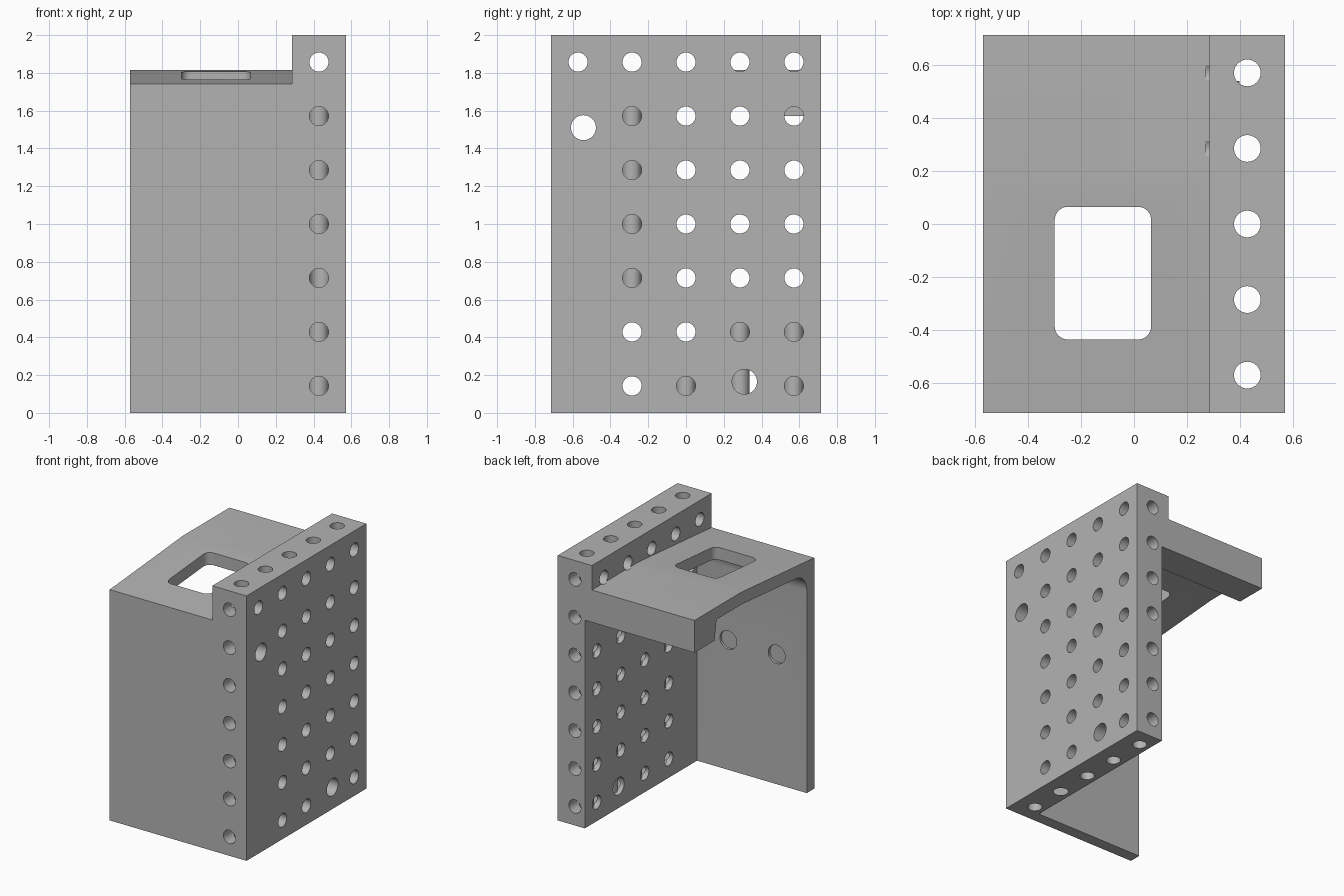
import bpy, bmesh, math
from mathutils import Matrix, Vector

cube = bpy.data.objects.get("Cube")
if cube:
    bpy.data.objects.remove(cube)

U = 1 / 7                      # hole grid: half a pitch
W, D, H = 4 * U, 5 * U, 2.0    # half width, half depth, height
INNER = 0.345                  # inner face of the perforated wall
PLATE = -0.625                 # inner face of the front plate
AXIS_X = 3 * U                 # line of the edge holes

grey = bpy.data.materials.new("neutral grey")
grey.use_nodes = True
colour = (0.45, 0.45, 0.45, 1)
grey.diffuse_color = colour
grey.node_tree.nodes["Principled BSDF"].inputs["Base Color"].default_value = colour


def finish(name, bm):
    bmesh.ops.recalc_face_normals(bm, faces=bm.faces)
    mesh = bpy.data.meshes.new(name)
    bm.to_mesh(mesh)
    bm.free()
    mesh.materials.append(grey)
    obj = bpy.data.objects.new(name, mesh)
    bpy.context.collection.objects.link(obj)
    return obj


def extrude(name, outline, offset):
    bm = bmesh.new()
    face = bm.faces.new([bm.verts.new(p) for p in outline])
    result = bmesh.ops.extrude_face_region(bm, geom=[face])
    verts = [g for g in result["geom"] if isinstance(g, bmesh.types.BMVert)]
    bmesh.ops.translate(bm, verts=verts, vec=offset)
    return finish(name, bm)


def drills(name, axis, holes, length):
    """Parallel round cutters; holes are (centre, radius)."""
    bm = bmesh.new()
    turn = Vector((0, 0, 1)).rotation_difference(Vector(axis)).to_matrix().to_4x4()
    for centre, radius in holes:
        bmesh.ops.create_cone(bm, cap_ends=True, segments=40, radius1=radius,
                              radius2=radius, depth=length,
                              matrix=Matrix.Translation(centre) @ turn)
    return finish(name, bm)


def combine(target, tool, operation):
    mod = target.modifiers.new(operation, 'BOOLEAN')
    mod.operation, mod.object, mod.solver = operation, tool, 'EXACT'
    bpy.context.view_layer.objects.active = target
    bpy.ops.object.modifier_apply(modifier=mod.name)
    bpy.data.objects.remove(tool)


def arc(cx, cy, r, start, end, steps=8):
    angles = [math.radians(start + (end - start) * i / steps) for i in range(steps + 1)]
    return [(cx + r * math.cos(a), cy + r * math.sin(a)) for a in angles]


# Perforated wall with its wider top rail
body = extrude("angle_bracket",
               [(W, -D, 0), (W, -D, H), (2 * U, -D, H), (2 * U, -D, 1.73),
                (INNER, -D, 1.73), (INNER, -D, 0)], (0, 2 * D, 0))

# Front plate, sloped roof and rear bar as one side profile
r = 0.14
profile = [(-D, 0), (-D, 1.742), (0.16, 1.815), (D, 1.815), (D, 11 * U),
           (0.476, 11 * U), (0.452, 1.722), (0.16, 1.722)]
profile += arc(PLATE + r, 1.668 - r, r, 90, 180, 10) + [(PLATE, 0)]
shell = extrude("shell", [(-W, y, z) for y, z in profile], (W + INNER + 0.03, 0, 0))
combine(body, shell, 'UNION')

# Rounded window through the roof
x0, x1, y0, y1, c = -0.3, 0.065, -0.437, 0.065, 0.05
corners = [(x1 - c, y1 - c, 0), (x0 + c, y1 - c, 90),
           (x0 + c, y0 + c, 180), (x1 - c, y0 + c, 270)]
outline = [(x, y, 1.55) for cx, cy, a in corners for x, y in arc(cx, cy, c, a, a + 90)]
combine(body, extrude("window_cutter", outline, (0, 0, 0.4)), 'DIFFERENCE')

# Hole grid through the wall, with two larger holes
small, large = 0.0505, 0.066
rows = [U + 2 * U * i for i in range(7)]
columns = [2 * U * i for i in range(-1, 3)]
side = [((AXIS_X, y, z), small) for y in columns for z in rows
        if not (z == rows[0] and y == columns[2])]
side += [((AXIS_X, -4 * U, rows[-1]), small),
         ((AXIS_X, -0.543, 1.51), large), ((AXIS_X, 0.31, 0.165), large)]
combine(body, drills("side_cutter", (1, 0, 0), side, 2 * (AXIS_X - 2 * U) + 0.03), 'DIFFERENCE')

# Long edge holes running front to back and top to bottom
lengthwise = [((AXIS_X, 0, z), small) for z in rows]
combine(body, drills("lengthwise_cutter", (0, 1, 0), lengthwise, 2), 'DIFFERENCE')
upright = [((AXIS_X, 2 * U * i, 1), small) for i in range(-2, 3)]
combine(body, drills("upright_cutter", (0, 0, 1), upright, 3), 'DIFFERENCE')

# Two shallow round recesses inside the front plate
recess = [((x, PLATE, 0.98), 0.07) for x in (0.085, -0.32)]
combine(body, drills("recess_cutter", (0, 1, 0), recess, 0.04), 'DIFFERENCE')

# Smooth curved walls, crisp edges
bpy.ops.object.select_all(action='DESELECT')
body.select_set(True)
bpy.context.view_layer.objects.active = body
bpy.ops.object.shade_smooth_by_angle(angle=math.radians(25))
